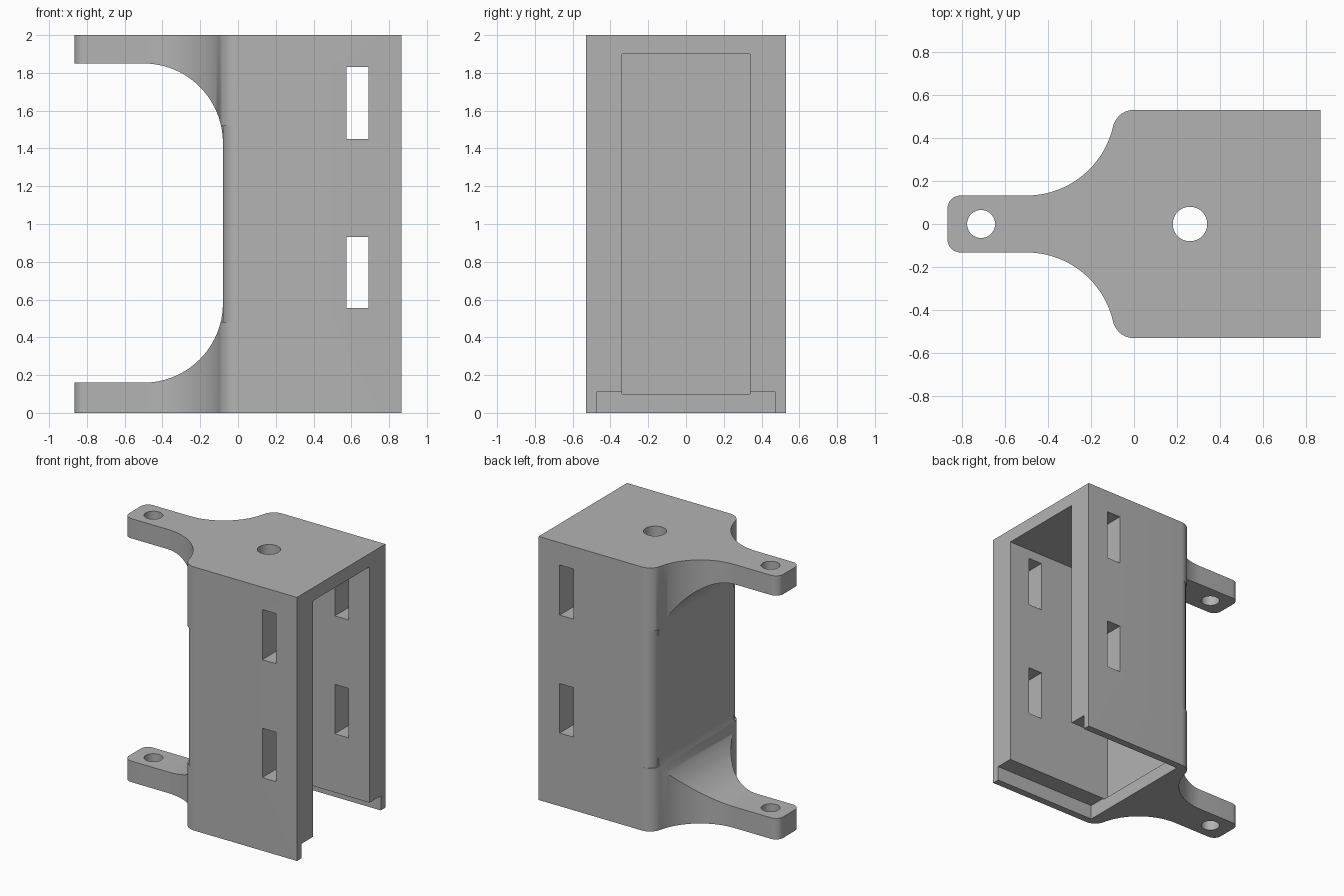
import bpy
import bmesh
from math import cos, sin, radians
from mathutils import Vector

cube = bpy.data.objects.get("Cube")
if cube:
    bpy.data.objects.remove(cube, do_unlink=True)

grey = bpy.data.materials.new("plain grey")
grey.use_nodes = True
colour = (0.45, 0.45, 0.45, 1)
grey.diffuse_color = colour
grey.node_tree.nodes["Principled BSDF"].inputs["Base Color"].default_value = colour


def arc(cx, cy, r, start, end, steps=16):
    angles = [radians(start + (end - start) * i / steps) for i in range(steps + 1)]
    return [(cx + r * cos(a), cy + r * sin(a)) for a in angles]


def prism(name, outline, low, high, along="z"):
    """Extrude an xy outline along z, or an xz outline along y."""
    bm = bmesh.new()
    place = (lambda p: (p[0], p[1], low)) if along == "z" else (lambda p: (p[0], low, p[1]))
    face = bm.faces.new([bm.verts.new(place(p)) for p in outline])
    new = bmesh.ops.extrude_face_region(bm, geom=[face])["geom"]
    step = Vector((0, 0, high - low)) if along == "z" else Vector((0, high - low, 0))
    bmesh.ops.translate(bm, vec=step, verts=[g for g in new if isinstance(g, bmesh.types.BMVert)])
    bmesh.ops.recalc_face_normals(bm, faces=bm.faces)
    mesh = bpy.data.meshes.new(name)
    bm.to_mesh(mesh)
    bm.free()
    mesh.materials.append(grey)
    obj = bpy.data.objects.new(name, mesh)
    bpy.context.collection.objects.link(obj)
    return obj


def box(name, x, y, z):
    return prism(name, [(x[0], y[0]), (x[1], y[0]), (x[1], y[1]), (x[0], y[1])], *z)


# Bracket body with flared tabs, mirrored about y = 0
half = arc(-0.806, 0.072, 0.06, 180, 90, 8)
half += arc(-0.5, 0.545, 0.413, -90, -12.7, 24)
half += arc(0, 0.43, 0.1, 167.3, 90, 12)[1:]
half.append((0.866, 0.53))
body = prism("bracket_body", half + [(x, -y) for x, y in reversed(half)], 0, 2)

cutters = []
# Rounded gap between upper and lower tabs
gap = [(-1, 0.16)] + arc(-0.5, 0.58, 0.42, -90, 0, 24)
gap += arc(-0.5, 1.43, 0.42, 0, 90, 24) + [(-1, 1.85)]
cutters.append(prism("tab_gap_cutter", gap, -0.7, 0.7, "y"))

# Rounded vertical edges beside the gap
for side in (1, -1):
    corner = arc(0, 0.45, 0.08, 180, 90, 10) + [(0, 0.6), (-0.15, 0.6), (-0.15, 0.45)]
    cutters.append(prism("edge_rounding_cutter", [(x, side * y) for x, y in corner], 0.48, 1.52))

# Open channel and the wider foot recess
cutters.append(box("channel_cutter", (-0.04, 1), (-0.34, 0.34), (0.1, 1.9)))
cutters.append(box("foot_recess_cutter", (0, 1.1), (-0.475, 0.475), (-0.1, 0.11)))

# Side slots
for low, high in ((0.555, 0.93), (1.45, 1.83)):
    cutters.append(box("slot_cutter", (0.575, 0.69), (-0.7, 0.7), (low, high)))

# Bolt holes
for x, r in ((-0.71, 0.065), (0.26, 0.08)):
    cutters.append(prism("bolt_hole_cutter", arc(x, 0, r, 0, 360, 40)[:-1], -0.2, 2.2))

# Apply the cuts and remove the helpers
bpy.context.view_layer.objects.active = body
body.select_set(True)
for cutter in cutters:
    cutter.hide_render = True
    cut = body.modifiers.new("cut", "BOOLEAN")
    cut.operation = "DIFFERENCE"
    cut.solver = "EXACT"
    cut.object = cutter
    bpy.ops.object.modifier_apply(modifier=cut.name)
    bpy.data.objects.remove(cutter, do_unlink=True)
bpy.ops.object.shade_smooth_by_angle(angle=radians(30))
